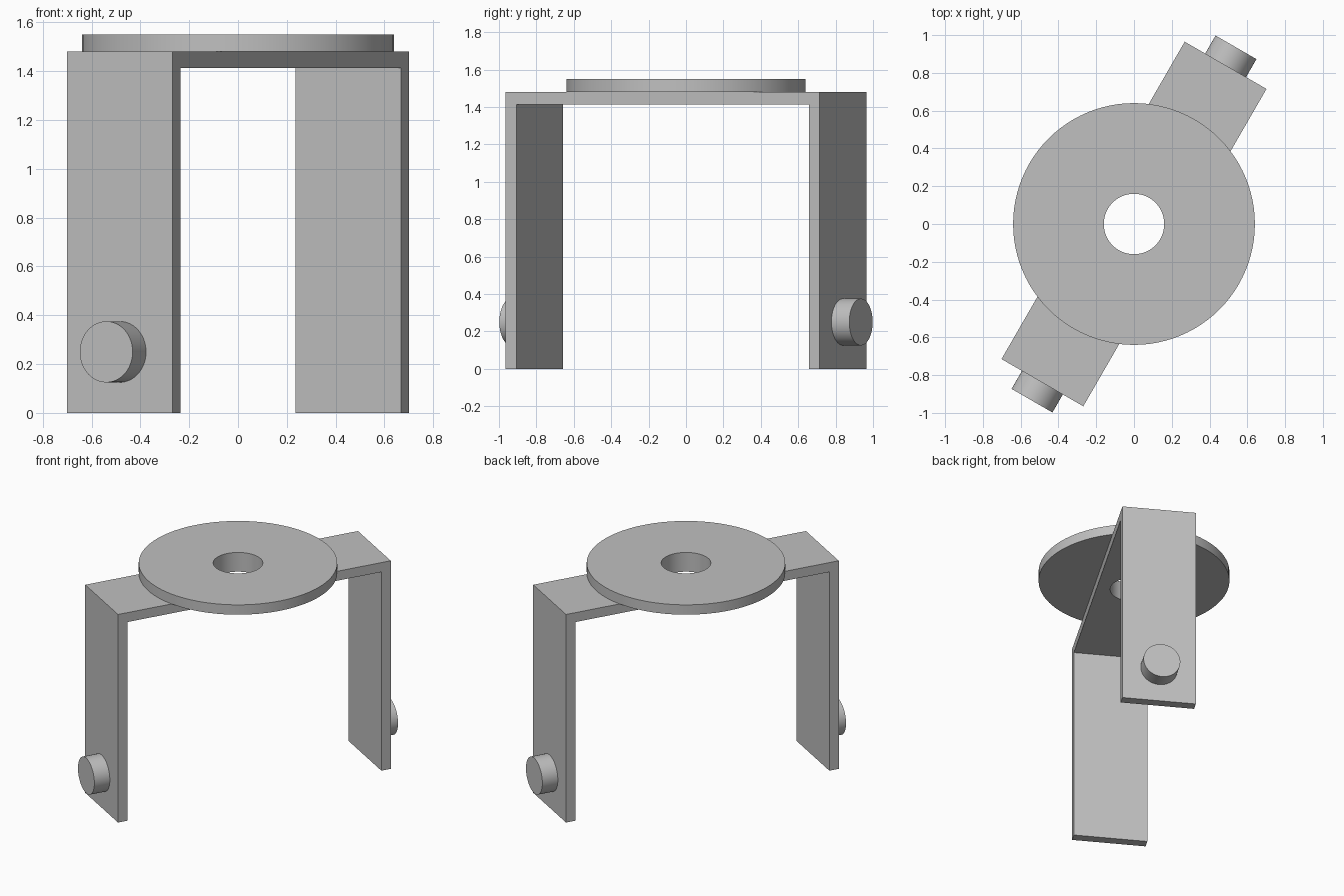
import bpy, bmesh, math
from mathutils import Matrix

cube = bpy.data.objects.get("Cube")
if cube:
    bpy.data.objects.remove(cube, do_unlink=True)

# Main dimensions
HALF_LENGTH, HALF_WIDTH, THICK = 0.97, 0.25, 0.067
BRACKET_TOP, DISC_TOP = 1.48, 1.55
DISC_RADIUS, HOLE_RADIUS = 0.64, 0.16
PEG_RADIUS, PEG_END, PEG_HEIGHT = 0.125, 1.08, 0.25
TURN = Matrix.Rotation(math.radians(60), 4, "Z")

grey = bpy.data.materials.new("light grey")
grey.use_nodes = True
colour = (0.527, 0.527, 0.527, 1)
grey.diffuse_color = colour
grey.node_tree.nodes["Principled BSDF"].inputs["Base Color"].default_value = colour


def make_object(name, bm):
    bmesh.ops.recalc_face_normals(bm, faces=bm.faces[:])
    mesh = bpy.data.meshes.new(name)
    bm.to_mesh(mesh)
    bm.free()
    mesh.materials.append(grey)
    obj = bpy.data.objects.new(name, mesh)
    bpy.context.collection.objects.link(obj)
    return obj


def activate(obj):
    bpy.ops.object.select_all(action="DESELECT")
    obj.select_set(True)
    bpy.context.view_layer.objects.active = obj


def cylinder(name, radius, depth, matrix):
    bm = bmesh.new()
    bmesh.ops.create_cone(bm, cap_ends=True, segments=96, radius1=radius,
                          radius2=radius, depth=depth, matrix=matrix)
    return make_object(name, bm)


# U-shaped bracket: side profile extruded across its width
inner, under = HALF_LENGTH - THICK, BRACKET_TOP - THICK
profile = [(-HALF_LENGTH, 0), (-inner, 0), (-inner, under), (inner, under),
           (inner, 0), (HALF_LENGTH, 0), (HALF_LENGTH, BRACKET_TOP),
           (-HALF_LENGTH, BRACKET_TOP)]
bm = bmesh.new()
side = bm.faces.new([bm.verts.new((x, -HALF_WIDTH, z)) for x, z in profile])
extruded = bmesh.ops.extrude_face_region(bm, geom=[side])["geom"]
bmesh.ops.translate(bm, vec=(0, 2 * HALF_WIDTH, 0),
                    verts=[v for v in extruded if isinstance(v, bmesh.types.BMVert)])
bm.transform(TURN)
bracket = make_object("bracket", bm)

# Round top plate
disc = cylinder("top_disc", DISC_RADIUS, DISC_TOP - BRACKET_TOP,
                Matrix.Translation((0, 0, (DISC_TOP + BRACKET_TOP) / 2)))

# Central hole through plate and bracket
cutter = cylinder("hole_cutter", HOLE_RADIUS, 0.5,
                  Matrix.Translation((0, 0, BRACKET_TOP)))
cutter.hide_render = True
for part in (bracket, disc):
    cut = part.modifiers.new("centre_hole", "BOOLEAN")
    cut.operation = "DIFFERENCE"
    cut.solver = "EXACT"
    cut.object = cutter
    activate(part)
    bpy.ops.object.modifier_apply(modifier=cut.name)
bpy.data.objects.remove(cutter, do_unlink=True)

# Pegs on the outer faces of the legs
pegs = []
for name, sign in (("front_peg", -1), ("back_peg", 1)):
    middle = sign * (HALF_LENGTH + PEG_END) / 2
    place = (TURN @ Matrix.Translation((middle, 0, PEG_HEIGHT))
             @ Matrix.Rotation(math.radians(90), 4, "Y"))
    pegs.append(cylinder(name, PEG_RADIUS, PEG_END - HALF_LENGTH, place))

# Smooth round walls, sharp corners
for part in (bracket, disc, *pegs):
    activate(part)
    bpy.ops.object.shade_smooth_by_angle(angle=math.radians(30))
